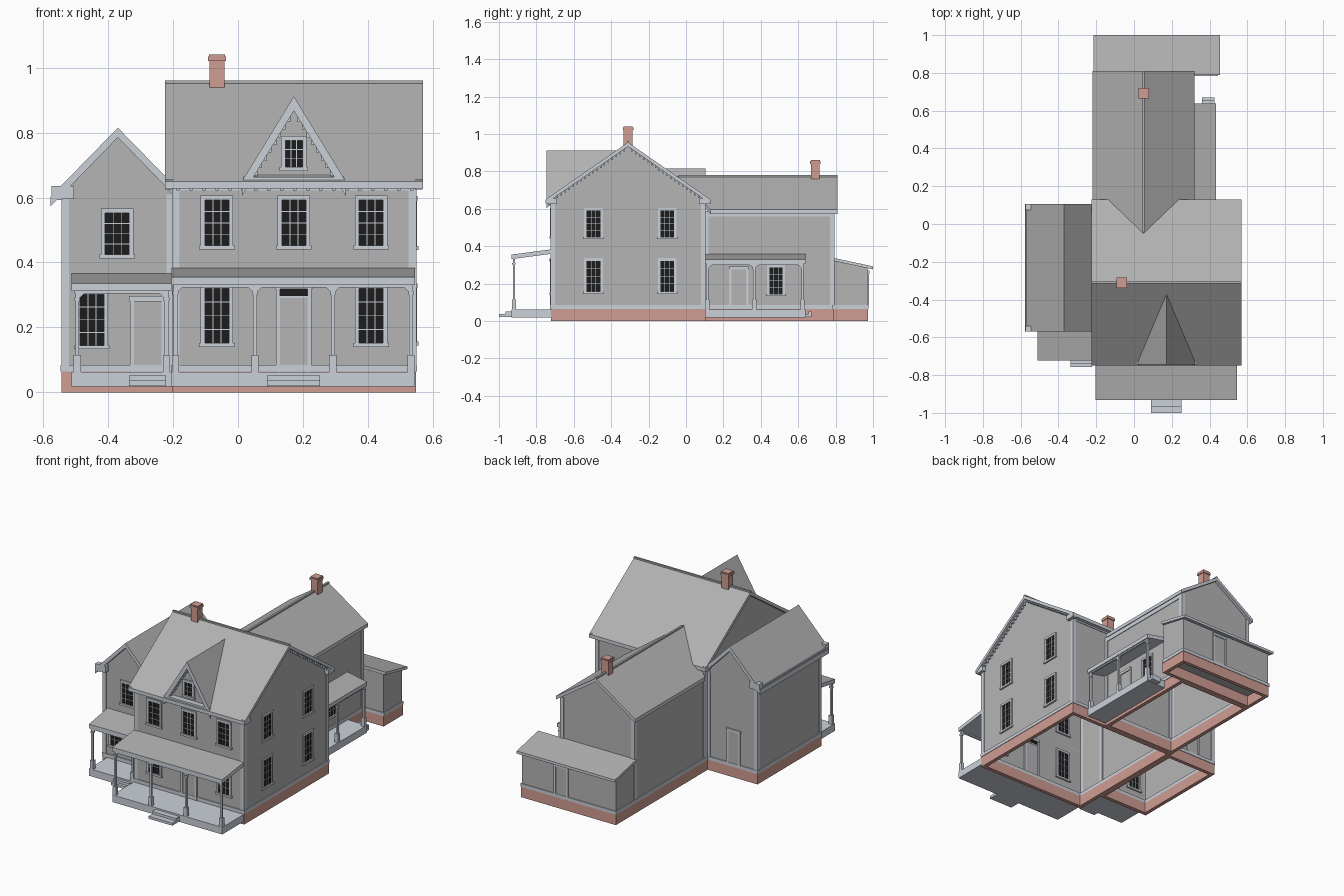
import bpy, bmesh, math

if "Cube" in bpy.data.objects:
    bpy.data.objects.remove(bpy.data.objects["Cube"], do_unlink=True)

# Palette
WALL, TRIM, ROOF, BRICK, GLASS = range(5)
COLOURS = [("wall_grey", (0.46, 0.46, 0.46)), ("trim_pale_blue", (0.60, 0.64, 0.70)),
           ("roof_grey", (0.44, 0.44, 0.44)), ("brick_pink", (0.63, 0.34, 0.29)),
           ("glass_black", (0.012, 0.012, 0.012))]
palette = []
for label, rgb in COLOURS:
    m = bpy.data.materials.new(label)
    m.use_nodes = True
    m.diffuse_color = (*rgb, 1)
    m.node_tree.nodes["Principled BSDF"].inputs["Base Color"].default_value = (*rgb, 1)
    palette.append(m)


class Part:
    """Collects simple solids; swap=True exchanges x and y for side-facing parts."""

    def __init__(self, name, swap=False):
        self.name, self.swap, self.bm = name, swap, bmesh.new()

    def vert(self, u, v, z):
        return self.bm.verts.new((v, u, z) if self.swap else (u, v, z))

    def face(self, verts, mat):
        self.bm.faces.new(verts).material_index = mat

    def loft(self, a, b, mat, end_a=None):
        a, b = [self.vert(*p) for p in a], [self.vert(*p) for p in b]
        self.face(a, mat if end_a is None else end_a)
        self.face(b, mat)
        for i in range(len(a)):
            j = (i + 1) % len(a)
            self.face([a[i], a[j], b[j], b[i]], mat)

    def prism(self, profile, v0, v1, mat):
        self.loft([(u, v0, z) for u, z in profile], [(u, v1, z) for u, z in profile], mat)

    def box(self, u0, u1, v0, v1, z0, z1, mat=TRIM):
        self.prism([(u0, z0), (u1, z0), (u1, z1), (u0, z1)], v0, v1, mat)

    def slab(self, points, thick):
        self.loft(points, [(u, v, z - thick) for u, v, z in points], TRIM, ROOF)

    def done(self):
        bmesh.ops.recalc_face_normals(self.bm, faces=self.bm.faces)
        mesh = bpy.data.meshes.new(self.name)
        self.bm.to_mesh(mesh)
        self.bm.free()
        for m in palette:
            mesh.materials.append(m)
        bpy.context.collection.objects.link(bpy.data.objects.new(self.name, mesh))


BASE, SILL = 0.065, 0.085


def foundation(name, u0, u1, v0, v1, swap=False):
    p, t = Part(name + "_foundation", swap), 0.02
    for grow, z0, z1, mat in ((0.003, 0, BASE, BRICK), (0.006, BASE, SILL, TRIM)):
        a, b, c, d = u0 - grow, u1 + grow, v0 - grow, v1 + grow
        for side in ((a, b, c, v0 + t), (a, b, v1 - t, d), (a, u0 + t, c, d), (u1 - t, b, c, d)):
            p.box(*side, z0, z1, mat)
    p.done()


def house_block(name, u0, u1, v0, v1, eave, apex, swap=False):
    """Open wall shell with gables at both v ends, corner boards and foundation."""
    p, mid = Part(name + "_walls", swap), (u0 + u1) / 2
    outline = [(u0, BASE), (u0, eave), (mid, apex), (u1, eave), (u1, BASE)]
    a, b = [[p.vert(u, v, z) for u, z in outline] for v in (v0, v1)]
    p.face(a, WALL)
    p.face(b, WALL)
    for i in (0, 3):
        p.face([a[i], a[i + 1], b[i + 1], b[i]], WALL)
    p.done()
    p, w, e = Part(name + "_corner_boards", swap), 0.02, 0.004
    for u, s in ((u0, 1), (u1, -1)):
        p.box(u - e * s, u, v0, v1, eave - 0.03, eave, TRIM)
        for v, r in ((v0, 1), (v1, -1)):
            p.box(u - e * s, u + w * s, v - e * r, v, SILL, eave, TRIM)
            p.box(u - e * s, u, v, v + w * r, SILL, eave, TRIM)
    p.done()
    foundation(name, u0, u1, v0, v1, swap)


def window(part, u, v, z0, z1, half=0.037, rows=4, out=1):
    part.box(u - half, u + half, v - 0.002, v + 0.002, z0, z1, GLASS)
    for s in (-1, 1):
        part.box(u + s * half, u + s * (half + 0.013), v - 0.007, v + 0.007, z0, z1)
    part.box(u - half - 0.013, u + half + 0.013, v - 0.008, v + 0.008, z1, z1 + 0.014)
    part.box(u - half - 0.018, u + half + 0.018, v - 0.011, v + 0.011, z0 - 0.012, z0)
    for k in (-1, 1):
        c = u + k * half / 3
        part.box(c - 0.0013, c + 0.0013, v - 0.004, v + 0.004, z0, z1)
    for k in range(1, rows):
        c = z0 + (z1 - z0) * k / rows
        part.box(u - half, u + half, v - 0.004, v + 0.004, c - 0.0013, c + 0.0013)


def door(part, u, v, z0, z1, half=0.042, transom=0):
    part.box(u - half, u + half, v - 0.004, v + 0.004, z0, z1, WALL)
    if transom:
        part.box(u - half, u + half, v - 0.003, v + 0.003, z1 + 0.006, z1 + transom, GLASS)
        part.box(u - half, u + half, v - 0.006, v + 0.006, z1, z1 + 0.006)
    for s in (-1, 1):
        part.box(u + s * half, u + s * (half + 0.013), v - 0.008, v + 0.008, z0, z1 + transom)
    part.box(u - half - 0.015, u + half + 0.015, v - 0.01, v + 0.01, z1 + transom, z1 + transom + 0.016)


def porch(name, u0, u1, wall, edge, posts, low, high, swap=False):
    """Deck, lean-to roof, beam, posts and curved brackets."""
    s = 1 if wall > edge else -1
    p = Part(name + "_deck", swap)
    p.box(u0, u1, edge, wall, 0.018, 0.062)
    p.done()
    p = Part(name + "_roof", swap)
    p.slab([(u0, edge, low), (u1, edge, low), (u1, wall, high), (u0, wall, high)], 0.024)
    p.done()
    p, v, top = Part(name + "_posts", swap), edge + s * 0.012, low - 0.024
    p.box(u0 + 0.008, u1 - 0.008, v - 0.006, v + 0.006, top - 0.008, top)
    for u in posts:
        for half, z0, z1 in ((0.011, 0.06, 0.115), (0.006, 0.115, top), (0.009, top - 0.03, top - 0.02)):
            p.box(u - half, u + half, v - half, v + half, z0, z1)
        for d in (-1, 1):
            if u0 + 0.02 < u + d * 0.03 < u1 - 0.02:
                arc = [(u + d * (0.032 - 0.026 * math.cos(t)), top - 0.032 + 0.026 * math.sin(t))
                       for t in (0, 0.5, 1.05, 1.57)]
                p.prism([(u, top), (u, top - 0.032)] + arc + [(u + d * 0.032, top)],
                        v - 0.003, v + 0.003, TRIM)
    p.done()


def steps(name, u0, u1, v0, v1):
    p, mid = Part(name), (v0 + v1) / 2
    p.box(u0, u1, v0, v1, 0.02, 0.036)
    p.box(u0, u1, mid, v1, 0.036, 0.052)
    p.done()


def chimney(name, x, y, z0, z1):
    p = Part(name)
    for half, a, b in ((0.023, z0, z1), (0.028, z1 - 0.02, z1 - 0.006), (0.025, z1 - 0.006, z1)):
        p.box(x - half, x + half, y - half, y + half, a, b, BRICK)
    p.done()


# Main, left and rear house bodies
house_block("main", -0.72, 0.10, -0.20, 0.545, 0.651, 0.935, swap=True)
house_block("left_wing", -0.54, -0.20, -0.54, 0.075, 0.61, 0.785)
house_block("rear_wing", -0.20, 0.30, 0.101, 0.79, 0.588, 0.755)

# Main roof
p = Part("main_roof")
for edge in (-0.75, 0.13):
    p.slab([(-0.225, -0.31, 0.955), (0.57, -0.31, 0.955), (0.57, edge, 0.65), (-0.225, edge, 0.65)], 0.022)
p.box(-0.225, 0.57, -0.316, -0.304, 0.945, 0.96, ROOF)
p.done()

# Main cornice with returns and dentils
p = Part("main_cornice")
for v0, v1, r0, r1 in ((-0.745, -0.715, -0.745, -0.69), (0.095, 0.125, 0.07, 0.125)):
    p.box(-0.223, 0.568, v0, v1, 0.631, 0.651)
    for u0, u1 in ((-0.223, -0.2), (0.545, 0.568)):
        p.box(u0, u1, r0, r1, 0.625, 0.655)
for k in range(19):
    u = -0.19 + k * 0.04
    p.box(u, u + 0.01, -0.738, -0.72, 0.622, 0.631)
for k in range(1, 20):
    for s in (-1, 1):
        y, z = -0.31 + s * k * 0.021, 0.93 - k * 0.0146
        p.box(0.545, 0.56, y - 0.004, y + 0.004, z - 0.01, z + 0.006)
p.done()

# Left wing roof and cornice
p = Part("left_wing_roof")
for edge, z in ((-0.578, 0.602), (-0.2, 0.641)):
    p.slab([(-0.37, -0.57, 0.815), (-0.37, 0.105, 0.815), (edge, 0.105, z), (edge, -0.57, z)], 0.03)
p.done()
p = Part("left_wing_cornice")
p.box(-0.575, -0.54, -0.57, 0.105, 0.592, 0.612)
for v0, v1 in ((-0.57, -0.54), (0.075, 0.105)):
    p.box(-0.575, -0.505, v0, v1, 0.595, 0.635)
p.done()

# Rear wing roof, cut to the valley of the main roof
p = Part("rear_wing_roof")
for edge in (-0.22, 0.32):
    p.slab([(0.05, -0.05, 0.775), (0.05, 0.81, 0.775), (edge, 0.81, 0.595), (edge, 0.13, 0.595)], 0.022)
p.box(0.044, 0.056, -0.04, 0.81, 0.765, 0.78, ROOF)
p.done()

# Back shed
foundation("shed", -0.20, 0.44, 0.79, 0.97)
p = Part("shed_walls", swap=True)
p.prism([(0.79, BASE), (0.97, BASE), (0.97, 0.283), (0.79, 0.32)], -0.20, 0.44, WALL)
p.done()
p = Part("shed_roof")
p.slab([(-0.215, 0.79, 0.337), (0.455, 0.79, 0.337), (0.455, 1.0, 0.292), (-0.215, 1.0, 0.292)], 0.016)
p.done()

# Front dormer gable
cx, front = 0.172, -0.745
p = Part("dormer_roof")
for s in (-1, 1):
    p.slab([(cx, front, 0.912), (cx, -0.372, 0.912), (cx + s * 0.16, front, 0.65)], 0.045)
p.done()
p = Part("dormer_wall")
p.prism([(cx - 0.148, 0.64), (cx + 0.148, 0.64), (cx, 0.882)], -0.722, -0.715, WALL)
p.box(cx - 0.155, cx + 0.155, front, -0.72, 0.648, 0.664)
for k in range(1, 9):
    for s in (-1, 1):
        u, z = cx + s * k * 0.0145, 0.865 - k * 0.0238
        p.box(u - 0.004, u + 0.004, -0.738, -0.72, z - 0.008, z + 0.01)
window(p, cx, -0.722, 0.694, 0.775, 0.026, 3)
p.done()

# Windows and doors facing front and back
p = Part("front_windows")
for u in (-0.065, cx, 0.41):
    window(p, u, -0.72, 0.452, 0.592)
    if u != cx:
        window(p, u, -0.72, 0.152, 0.32)
window(p, -0.372, -0.54, 0.425, 0.552)
window(p, -0.45, -0.54, 0.145, 0.302)
p.done()
p = Part("doors")
door(p, cx, -0.72, 0.062, 0.29, transom=0.028)
door(p, -0.278, -0.54, 0.062, 0.28)
door(p, -0.38, 0.075, SILL, 0.28, 0.033)
door(p, 0.17, 0.97, SILL, 0.255, 0.036)
p.done()

# Openings facing the side
p = Part("side_windows", swap=True)
for u in (-0.495, -0.10):
    window(p, u, 0.545, 0.45, 0.59)
    window(p, u, 0.545, 0.157, 0.322)
window(p, 0.482, 0.30, 0.145, 0.285, 0.035)
door(p, 0.282, 0.30, 0.066, 0.275, 0.038)
p.done()

# Porches and steps
porch("front_porch", -0.205, 0.545, -0.72, -0.932, (-0.192, 0.052, 0.292, 0.533), 0.355, 0.383)
porch("left_porch", -0.512, -0.205, -0.54, -0.722, (-0.495, -0.22), 0.336, 0.366)
porch("side_porch", 0.10, 0.638, 0.30, 0.434, (0.115, 0.365, 0.623), 0.33, 0.357, swap=True)
steps("front_steps", 0.09, 0.252, -1.0, -0.932)
steps("left_steps", -0.335, -0.222, -0.757, -0.722)
steps("side_steps", 0.36, 0.425, 0.638, 0.67)

chimney("main_chimney", -0.065, -0.31, 0.93, 1.04)
chimney("rear_chimney", 0.052, 0.692, 0.755, 0.86)
